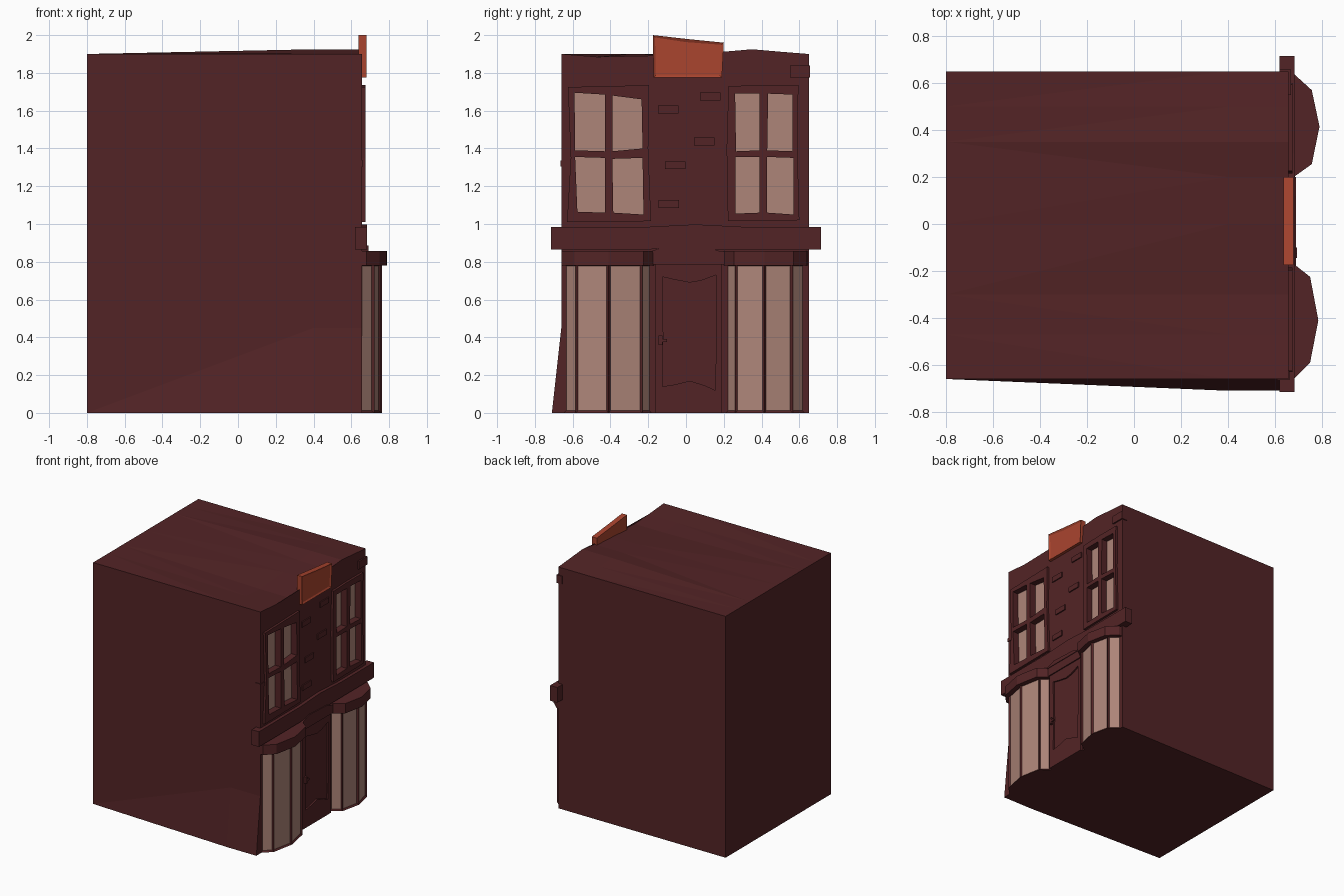
import bpy, bmesh
from mathutils import Vector

if "Cube" in bpy.data.objects:
    bpy.data.objects.remove(bpy.data.objects["Cube"])


def material(name, rgb):
    m = bpy.data.materials.new(name)
    m.diffuse_color = (*rgb, 1)
    m.use_nodes = True
    m.node_tree.nodes["Principled BSDF"].inputs["Base Color"].default_value = m.diffuse_color
    return m


MAROON = material("dark maroon", (0.086, 0.0175, 0.019))
GLASS = material("dusty pink glass", (0.42, 0.235, 0.19))
RUST = material("rust orange", (0.40, 0.058, 0.028))


def finish(name, bm, *mats):
    bmesh.ops.recalc_face_normals(bm, faces=bm.faces)
    me = bpy.data.meshes.new(name)
    bm.to_mesh(me)
    bm.free()
    for m in mats:
        me.materials.append(m)
    ob = bpy.data.objects.new(name, me)
    bpy.context.collection.objects.link(ob)
    return ob


def add_prism(bm, pts, vec):
    """Closed prism from a 3D outline moved along vec."""
    a = [bm.verts.new(p) for p in pts]
    b = [bm.verts.new(Vector(p) + Vector(vec)) for p in pts]
    bm.faces.new(a)
    bm.faces.new(b)
    for i in range(len(a)):
        j = (i + 1) % len(a)
        bm.faces.new((a[i], a[j], b[j], b[i]))


def plates(name, outlines, x0, x1, mat):
    """Outlines in (y, z), extruded from x0 to x1."""
    bm = bmesh.new()
    for o in outlines:
        add_prism(bm, [(x0, y, z) for y, z in o], (x1 - x0, 0, 0))
    return finish(name, bm, mat)


def rect(y0, y1, z0, z1):
    return [(y0, z0), (y1, z0), (y1, z1), (y0, z1)]


def cut(ob, cutter):
    cutter.hide_render = True
    cutter.hide_viewport = True
    cutter.display_type = 'WIRE'
    mod = ob.modifiers.new("cut", 'BOOLEAN')
    mod.operation = 'DIFFERENCE'
    mod.solver = 'EXACT'
    mod.object = cutter


def inset_front(bm, thickness, depth, mat_index=0):
    bmesh.ops.recalc_face_normals(bm, faces=bm.faces)
    bm.normal_update()
    fs = [f for f in bm.faces if f.normal.x > 0.1 and abs(f.normal.z) < 0.5]
    bmesh.ops.inset_individual(bm, faces=fs, thickness=thickness, depth=depth)
    for f in fs:
        f.material_index = mat_index


# Building body: straight back, crooked front with a flared foot and wavy roof edge
front = [(-.71, 0), (.65, 0), (.65, 1.9), (.5, 1.912), (.35, 1.925), (.2, 1.905),
         (0, 1.895), (-.3, 1.875), (-.47, 1.885), (-.66, 1.9), (-.66, .45)]
back = [(max(y, -.66), min(z, 1.9) if z < 1 else 1.9) for y, z in front]
bm = bmesh.new()
rings = [[bm.verts.new((x, y, z)) for y, z in prof]
         for x, prof in ((-.8, back), (.4, front), (.657, front))]
bm.faces.new(rings[0])
bm.faces.new(rings[-1])
for r, s in zip(rings, rings[1:]):
    for i in range(len(r)):
        j = (i + 1) % len(r)
        bm.faces.new((r[i], r[j], s[j], s[i]))
bmesh.ops.triangulate(bm, faces=bm.faces)
body = finish("building_body", bm, MAROON)

# Upper windows: crooked frame, four panes each, cut through frame and wall
windows = {
    "left": ([(-.63, 1.01), (-.185, 1.015), (-.2, 1.4), (-.195, 1.735), (-.4, 1.73),
              (-.625, 1.725), (-.61, 1.35)],
             [[(-.587, 1.39), (-.43, 1.385), (-.43, 1.685), (-.59, 1.695)],
              [(-.39, 1.385), (-.23, 1.4), (-.235, 1.66), (-.39, 1.68)],
              [(-.575, 1.065), (-.43, 1.06), (-.43, 1.35), (-.587, 1.355)],
              [(-.385, 1.06), (-.225, 1.05), (-.23, 1.35), (-.39, 1.345)]]),
    "right": ([(.222, 1.015), (.6, 1.02), (.59, 1.4), (.595, 1.735), (.4, 1.735),
               (.225, 1.73), (.215, 1.4)],
              [[(.265, 1.385), (.39, 1.39), (.39, 1.69), (.26, 1.69)],
               [(.43, 1.39), (.565, 1.385), (.565, 1.685), (.435, 1.69)],
               [(.262, 1.055), (.39, 1.06), (.39, 1.355), (.262, 1.355)],
               [(.43, 1.06), (.57, 1.05), (.57, 1.35), (.43, 1.355)]]),
}
for side, (outer, panes) in windows.items():
    frame = plates(side + "_window_frame", [outer], .65, .675, MAROON)
    cutter = plates(side + "_window_cutter", panes, .62, .72, MAROON)
    cut(body, cutter)
    cut(frame, cutter)
    plates(side + "_window_glass", panes, .617, .624, GLASS)

# Bay windows: four-sided bow with inset panes and a cornice above
bays = {"left_bay": [(.65, -.66), (.68, -.66), (.75, -.59), (.785, -.41),
                     (.75, -.225), (.68, -.17), (.65, -.17)],
        "right_bay": [(.65, .645), (.68, .64), (.757, .57), (.79, .415),
                      (.757, .255), (.68, .2), (.65, .2)]}
for name, plan in bays.items():
    bm = bmesh.new()
    add_prism(bm, [(x, y, .78) for x, y in plan], (0, 0, .077))
    finish(name + "_cornice", bm, MAROON)
    bm = bmesh.new()
    mid = sum(p[1] for p in plan) / len(plan)
    wall = [(max(x - .028, .64), mid + (y - mid) * .97) for x, y in plan[1:-1]]
    wall = [(.64, wall[0][1])] + wall + [(.64, wall[-1][1])]
    add_prism(bm, [(x, y, .0) for x, y in wall], (0, 0, .79))
    bmesh.ops.recalc_face_normals(bm, faces=bm.faces)
    # Panes on the four bow faces only
    inset_front(bm, .017, -.01, 1)
    finish(name, bm, MAROON, GLASS)

# Cornice over the door, and the wide band above the shop front
plates("door_cornice", [rect(-.18, .21, .785, .855)], .65, .685, MAROON)
plates("shop_band", [[(-.715, .865), (-.2, .865), (-.03, .878), (.15, .865), (.715, .865),
                      (.715, .985), (.3, .985), (.05, .998), (-.2, .985), (-.715, .985)]],
       .62, .683, MAROON)
plates("band_lower_trim", [[(-.2, .85), (.2, .85), (.12, .875), (-.1, .885)]],
       .65, .69, MAROON)

# Door with a wavy recessed panel and a small handle
door = plates("door", [rect(-.165, .19, 0, .785)], .65, .676, MAROON)
panel = plates("door_panel_cutter", [[
    (-.125, .14), (-.06, .15), (.02, .17), (.1, .145), (.155, .12), (.16, .4), (.16, .73),
    (.08, .70), (.02, .69), (-.06, .705), (-.125, .72), (-.12, .4)]], .664, .72, MAROON)
cut(door, panel)
plates("door_handle", [rect(-.145, -.125, .36, .41)], .67, .695, MAROON)
plates("door_handle_bar", [rect(-.145, -.1, .375, .39)], .685, .695, MAROON)

# Loose bricks standing proud of the wall
bricks = [(-.148, 1.585), (.075, 1.655), (.043, 1.415), (-.11, 1.29), (-.145, 1.085)]
plates("wall_bricks", [rect(y, y + .107, z, z + .042) for y, z in bricks], .64, .666, MAROON)
plates("corner_brick", [rect(.55, .657, 1.775, 1.838)], .62, .668, MAROON)
plates("side_brick", [rect(-.665, -.6, 1.305, 1.335)], .61, .662, MAROON)

# Crooked blank sign board with an inset face
bm = bmesh.new()
add_prism(bm, [(.637, y, z) for y, z in
               ((-.172, 1.775), (.19, 1.775), (.2, 1.96), (.0, 1.98), (-.175, 2.0))],
          (.043, 0, 0))
inset_front(bm, .017, -.008)
finish("sign_board", bm, RUST)
